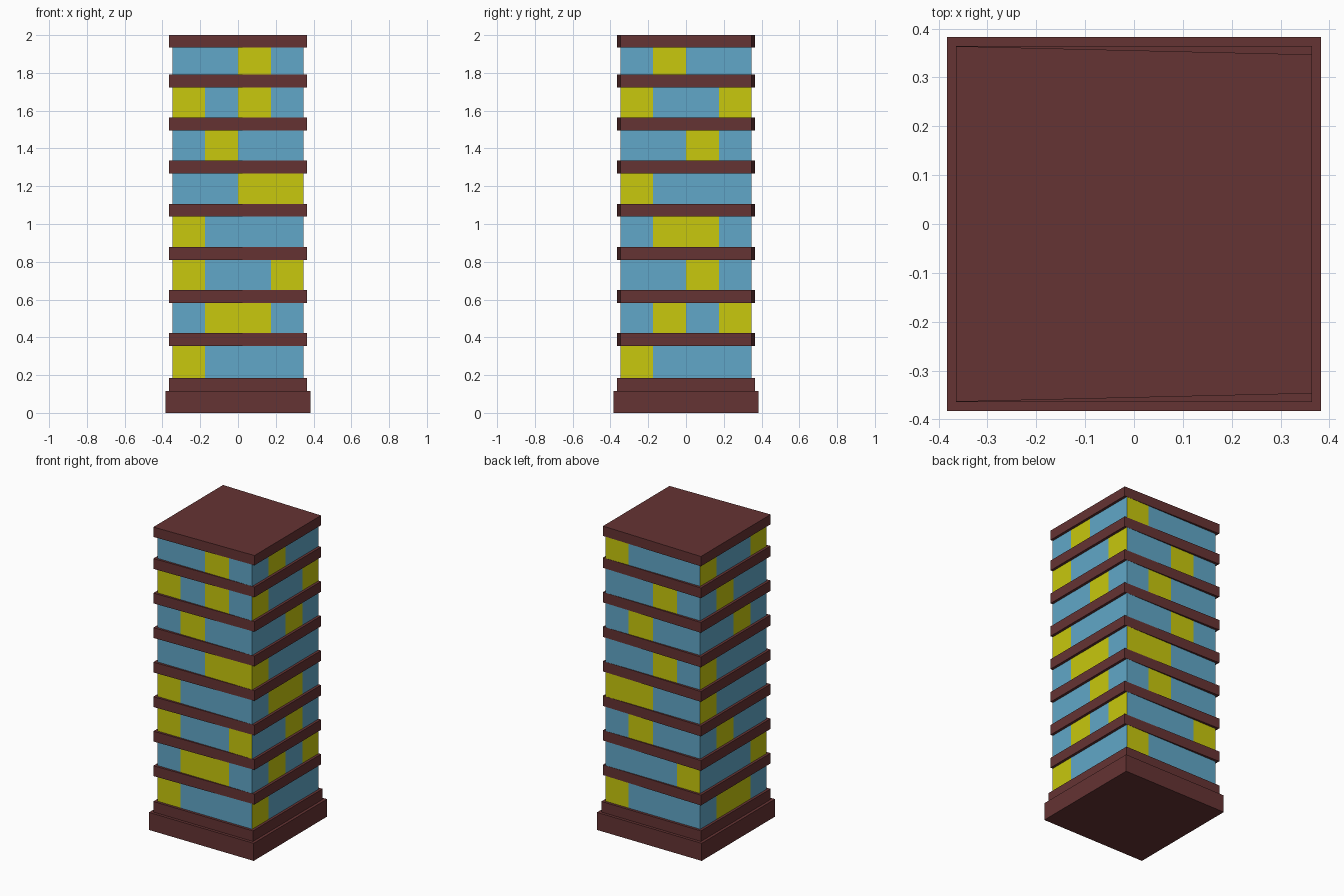
import bpy, bmesh

if "Cube" in bpy.data.objects:
    bpy.data.objects.remove(bpy.data.objects["Cube"])

def material(name, rgb):
    m = bpy.data.materials.new(name)
    m.diffuse_color = (*rgb, 1)
    m.use_nodes = True
    m.node_tree.nodes["Principled BSDF"].inputs["Base Color"].default_value = m.diffuse_color
    return m

BROWN = material("brown", (0.13, 0.033, 0.033))
BLUE = material("blue_glass", (0.12, 0.39, 0.58))
YELLOW = material("lit_window", (0.58, 0.58, 0.004))

def make_object(name, bm, mats):
    mesh = bpy.data.meshes.new(name)
    bm.to_mesh(mesh)
    bm.free()
    for m in mats:
        mesh.materials.append(m)
    ob = bpy.data.objects.new(name, mesh)
    bpy.context.collection.objects.link(ob)

def slab(name, half, z0, z1, half_right=None):
    """Flat slab; its +x end may be narrower in y."""
    r = half_right or half
    bm = bmesh.new()
    bmesh.ops.create_cube(bm, size=2)
    for v in bm.verts:
        v.co.y *= r if v.co.x > 0 else half
        v.co.x *= half
        v.co.z = z1 if v.co.z > 0 else z0
    make_object(name, bm, [BROWN])

# Plinth and ground floor slab
slab("plinth", 0.383, 0, 0.116)
slab("ground_slab", 0.364, 0.116, 0.186)

# Floor slabs, slightly tapered towards the right side
bottoms = [0.354 + 0.2283 * i for i in range(7)] + [1.935]
tops = [b + 0.068 for b in bottoms[:7]] + [2.0]
for i, (b, t) in enumerate(zip(bottoms, tops)):
    slab("roof_slab" if i == 7 else f"floor_slab_{i + 1}", 0.364, b, t, 0.347)

# Window walls: lit columns per storey, each side read left to right from outside
LIT = [  # front, right, back, left
    ("1000", "0110", "1001", "1000", "0011", "0100", "1010", "0010"),
    ("1000", "0101", "0010", "0110", "1000", "0010", "1001", "0100"),
    ("1000", "0001", "0100", "1100", "0010", "0100", "0010", "1000"),
    ("0110", "0001", "0100", "1000", "1000", "0010", "0100", "1001"),
]
W = 0.347
COLS = [-W, -0.176, 0, 0.176, W]
TURN = [lambda u: (u, -W), lambda u: (W, u), lambda u: (-u, W), lambda u: (-W, -u)]

for s in range(8):
    z0 = 0.186 if s == 0 else tops[s - 1]
    z1 = bottoms[s]
    bm = bmesh.new()
    for side, place in zip(LIT, TURN):
        for c in range(4):
            a, b = place(COLS[c]), place(COLS[c + 1])
            f = bm.faces.new([bm.verts.new(p) for p in
                              ((*a, z0), (*b, z0), (*b, z1), (*a, z1))])
            f.material_index = int(side[s][c])
    bmesh.ops.remove_doubles(bm, verts=bm.verts, dist=1e-5)
    make_object(f"window_storey_{s + 1}", bm, [BLUE, YELLOW])
